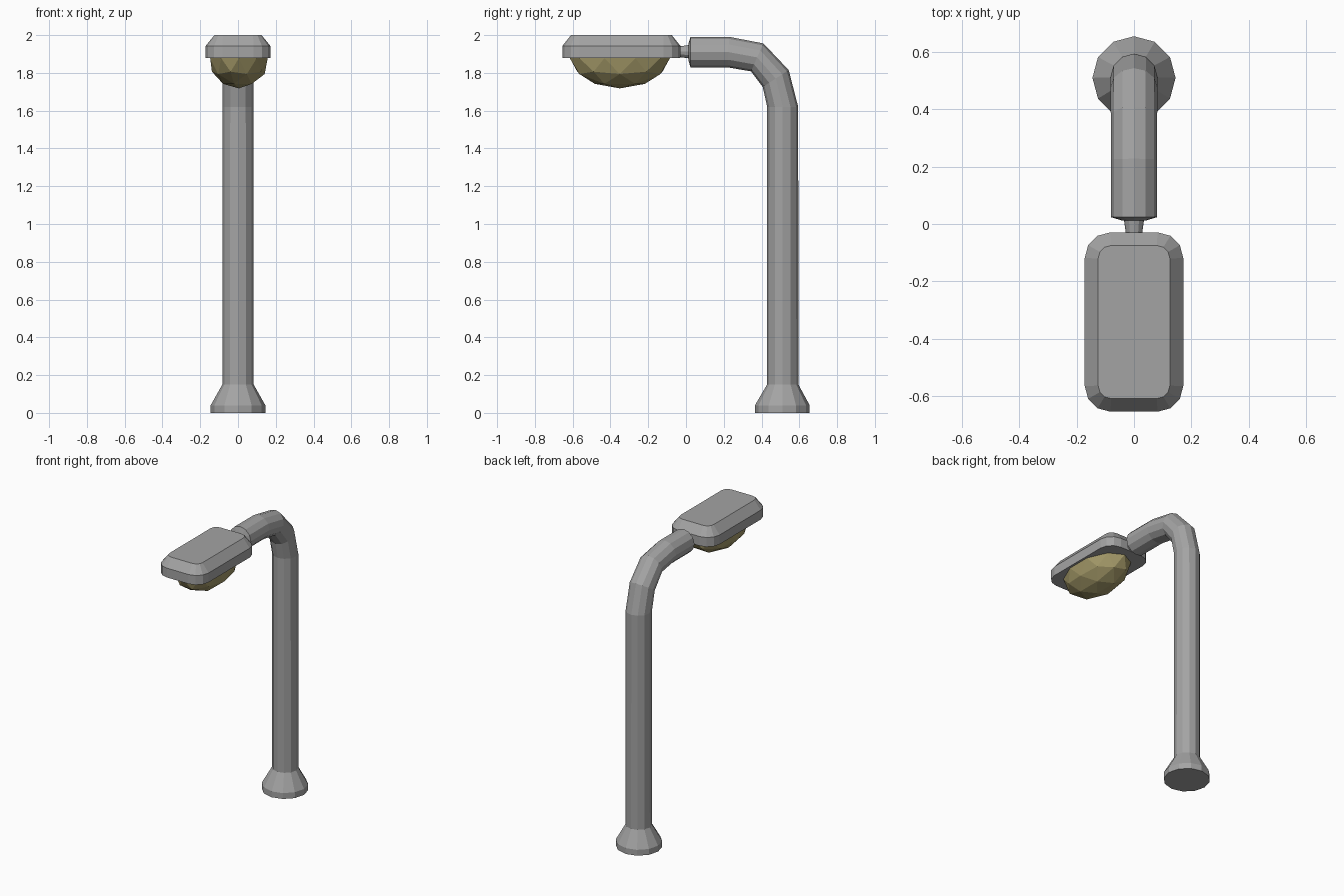
import bpy, bmesh
from math import sin, cos, pi, radians
from mathutils import Vector

cube = bpy.data.objects.get("Cube")
if cube:
    bpy.data.objects.remove(cube, do_unlink=True)


def material(name, rgb):
    m = bpy.data.materials.new(name)
    m.use_nodes = True
    m.diffuse_color = (*rgb, 1)
    m.node_tree.nodes["Principled BSDF"].inputs["Base Color"].default_value = (*rgb, 1)
    return m


grey = material("grey metal", (0.37, 0.37, 0.37))
amber = material("amber glass", (0.37, 0.32, 0.14))


def finish(name, bm, mat):
    bmesh.ops.recalc_face_normals(bm, faces=bm.faces)
    me = bpy.data.meshes.new(name)
    bm.to_mesh(me)
    bm.free()
    me.materials.append(mat)
    ob = bpy.data.objects.new(name, me)
    bpy.context.collection.objects.link(ob)
    return ob


def loft(name, rings, mat):
    """Join equal rings of points with quads and cap both ends."""
    bm = bmesh.new()
    rows = [[bm.verts.new(p) for p in ring] for ring in rings]
    n = len(rows[0])
    for a, b in zip(rows, rows[1:]):
        for i in range(n):
            j = (i + 1) % n
            bm.faces.new((a[i], a[j], b[j], b[i]))
    bm.faces.new(rows[0])
    bm.faces.new(rows[-1])
    return finish(name, bm, mat)


def tube_ring(y, z, r, tilt, sides=12):
    """Circle whose plane leans by tilt degrees in the side plane."""
    t = radians(tilt)
    out = Vector((0, cos(t), sin(t)))
    side = Vector((1, 0, 0))
    angles = [2 * pi * i / sides for i in range(sides)]
    return [Vector((0, y, z)) + out * r * cos(a) + side * r * sin(a) for a in angles]


def rounded_ring(hx, hy, r, cy, z, steps=3):
    """Rounded rectangle outline at height z."""
    pts = []
    for k, (sx, sy) in enumerate(((1, 1), (-1, 1), (-1, -1), (1, -1))):
        for s in range(steps + 1):
            a = (k + s / steps) * pi / 2
            pts.append((sx * (hx - r) + r * cos(a), cy + sy * (hy - r) + r * sin(a), z))
    return pts


# Flared foot, straight pole and bent arm: y, z, radius, tilt
pole_path = [
    (0.51, 0, 0.145, 0), (0.51, 0.04, 0.145, 0), (0.512, 0.15, 0.083, 0),
    (0.512, 1.62, 0.082, 0), (0.475, 1.77, 0.082, 33), (0.377, 1.882, 0.081, 66),
    (0.225, 1.91, 0.081, 88), (0.024, 1.91, 0.081, 90), (0.013, 1.91, 0.045, 90),
]
loft("pole", [tube_ring(*p) for p in pole_path], grey)

# Thin neck between arm and lamp head
loft("neck", [tube_ring(0.02, 1.912, 0.036, 90), tube_ring(-0.05, 1.912, 0.026, 90)], grey)

# Lamp head housing with a bevelled top
loft("lamp_head", [
    rounded_ring(0.172, 0.313, 0.09, -0.342, 1.878),
    rounded_ring(0.172, 0.313, 0.09, -0.342, 1.942),
    rounded_ring(0.125, 0.267, 0.045, -0.342, 2.0),
], grey)

# Faceted glass bowl: lower half of a squashed icosphere
bm = bmesh.new()
bmesh.ops.create_icosphere(bm, subdivisions=2, radius=1)
bmesh.ops.delete(bm, geom=[v for v in bm.verts if v.co.z > 0.01], context="VERTS")
bmesh.ops.holes_fill(bm, edges=[e for e in bm.edges if e.is_boundary])
bmesh.ops.scale(bm, vec=(0.16, 0.265, 0.16), verts=bm.verts)
bmesh.ops.translate(bm, vec=(0.005, -0.35, 1.878), verts=bm.verts)
finish("lamp_glass", bm, amber)
